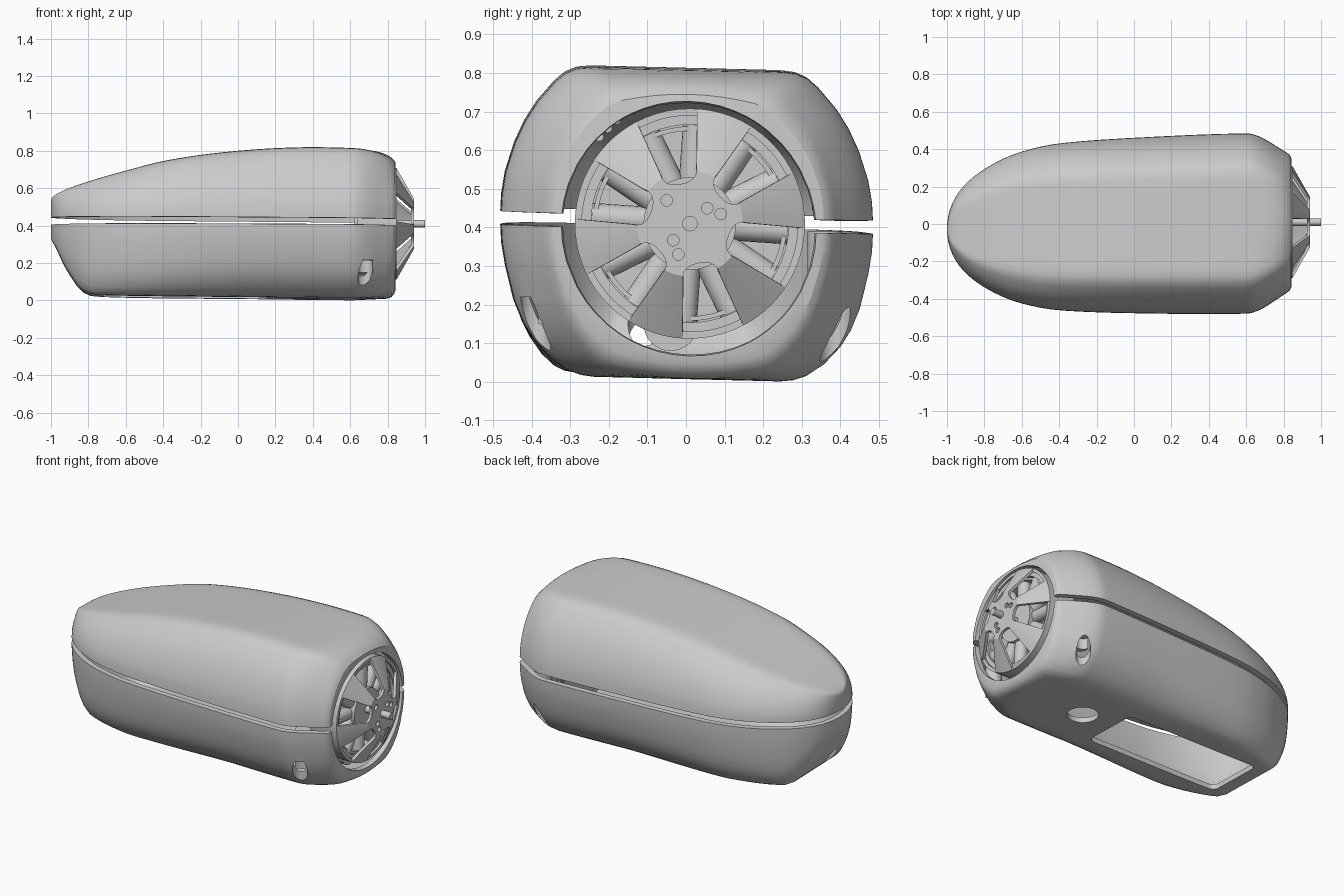
import bpy, bmesh
from math import sin, cos, pi, sqrt, asin, atan2, radians

if "Cube" in bpy.data.objects:
    bpy.data.objects.remove(bpy.data.objects["Cube"])

ROLL, YAW = 0.025, 0.018            # the shells lean and turn slightly
HUB_Y, HUB_Z = 0.01, 0.41


def smooth(t, table):
    """Monotone cubic through (t, value) points."""
    n = len(table)
    d = [(table[i+1][1]-table[i][1]) / (table[i+1][0]-table[i][0]) for i in range(n-1)]
    m = [d[0]] + [0 if a*b <= 0 else 2*a*b/(a+b) for a, b in zip(d, d[1:])] + [d[-1]]
    t = min(max(t, table[0][0]), table[-1][0])
    i = max(k for k in range(n-1) if table[k][0] <= t)
    h = table[i+1][0] - table[i][0]
    u = (t-table[i][0]) / h
    return ((1+2*u)*(1-u)**2*table[i][1] + u*(1-u)**2*h*m[i]
            + u*u*(3-2*u)*table[i+1][1] + u*u*(u-1)*h*m[i+1])


def make(name, verts, faces, outward=True):
    bm = bmesh.new()
    vs = [bm.verts.new(v) for v in verts]
    for f in faces:
        bm.faces.new([vs[i] for i in f])
    bmesh.ops.remove_doubles(bm, verts=bm.verts, dist=0.0004)
    if outward:
        bmesh.ops.recalc_face_normals(bm, faces=bm.faces)
    me = bpy.data.meshes.new(name)
    bm.to_mesh(me)
    bm.free()
    ob = bpy.data.objects.new(name, me)
    bpy.context.collection.objects.link(ob)
    return ob


def activate(ob):
    bpy.ops.object.select_all(action='DESELECT')
    ob.select_set(True)
    bpy.context.view_layer.objects.active = ob


def shade(ob, angle=30):
    activate(ob)
    bpy.ops.object.shade_smooth_by_angle(angle=radians(angle))


def solidify(ob, thickness):
    activate(ob)
    m = ob.modifiers.new("wall", 'SOLIDIFY')
    m.thickness, m.offset = thickness, -1
    bpy.ops.object.modifier_apply(modifier=m.name)


def cut(ob, cutter):
    cutter.hide_render = True
    activate(ob)
    m = ob.modifiers.new("cut", 'BOOLEAN')
    m.operation, m.object, m.solver = 'DIFFERENCE', cutter, 'EXACT'
    bpy.ops.object.modifier_apply(modifier=m.name)
    bpy.data.objects.remove(cutter)


def cylinder(name, r, depth, loc, rot=(0, 0, 0), n=32):
    bpy.ops.mesh.primitive_cylinder_add(radius=r, depth=depth, location=loc, rotation=rot, vertices=n)
    ob = bpy.context.object
    ob.name = name
    shade(ob)
    return ob


def ring(name, r0, r1, x0, x1, n=64):
    """Tube around the rotor axis."""
    prof = [(r0, x0), (r1, x0), (r1, x1), (r0, x1)]
    verts = [(x, HUB_Y + r*cos(2*pi*i/n), HUB_Z + r*sin(2*pi*i/n)) for i in range(n) for r, x in prof]
    faces = [(4*i+k, 4*i+(k+1) % 4, 4*((i+1) % n)+(k+1) % 4, 4*((i+1) % n)+k)
             for i in range(n) for k in range(4)]
    shade(make(name, verts, faces))


# Shell tables, indexed by s = sqrt(x + 1) so the nose rounds off cleanly
WIDTH = [(0, 0), (.1, .083), (.22, .174), (.447, .316), (.63, .405), (.775, .446), (1, .469),
         (1.255, .482), (1.27, .481), (1.288, .469), (1.34, .388), (1.353, .364), (1.3565, .35)]
TOP = [(0, .532), (.1, .553), (.2, .573), (.39, .617), (.63, .688), (.775, .74), (.95, .785),
       (1.1, .809), (1.18, .814), (1.28, .808), (1.32, .796), (1.345, .772), (1.3565, .745)]
BOTTOM = [(0, .34), (.14, .295), (.32, .135), (.41, .05), (.47, .028), (.6, .022), (1, .014),
          (1.3, .007), (1.338, .009), (1.35, .020), (1.3565, .045)]
# Half cross-sections: (share of height, share of width) from the seam to the middle
UPPER = [(0, 1), (.12, .995), (.27, .975), (.47, .925), (.62, .87), (.75, .805), (.89, .71),
         (.955, .65), (.99, .585), (1, .51), (1, .25), (1, 0)]
LOWER = [(0, 1), (.12, .995), (.27, .975), (.5, .93), (.65, .88), (.76, .825), (.88, .735),
         (.96, .64), (.99, .57), (1, .50), (1, .25), (1, 0)]
STATIONS = [1.25*i/30 for i in range(31)] + [1.257, 1.265, 1.272, 1.28, 1.29, 1.305, 1.32, 1.33,
                                             1.338, 1.345, 1.35, 1.3535, 1.3565]


def refine(sec):
    out = []
    for a, b in zip(sec, sec[1:]):
        out += [a, ((a[0]+b[0])/2, (a[1]+b[1])/2)] if a[1]-b[1] > .15 else [a]
    return out + [sec[-1]]


def shell(name, section, edge, slope, seam, opening_r=.33, opening_z=.397):
    half = refine(section)
    full = [(h, w) for h, w in half] + [(h, -w) for h, w in half[-2::-1]]
    rows = []
    for s in STATIONS:
        x = s*s - 1
        z0, w, e = seam + slope*x, smooth(s, WIDTH), smooth(s, edge)
        # the lower nose is boxier; towards the rotor the section turns round
        box = .35*smooth(x, [(-.5, 1), (.15, 0)]) if edge is BOTTOM else 0
        rnd = .55*max(0, (x-.60)/.24)**2
        row = []
        for h, k in full:
            y, z = (abs(k)**(1-box))*w*(1 if k > 0 else -1), z0 + h*(e-z0)
            a = atan2((z-z0)/abs(e-z0), y/w) if w > 0 else 0
            row.append((x, y + rnd*(w*cos(a)-y), z + rnd*(z0 + abs(e-z0)*sin(a)-z)))
        rows.append(row)
    # end face closes to the round rotor opening
    z0 = seam + slope*.84
    a0 = asin((z0-opening_z)/opening_r)
    lo, hi = (a0, pi-a0) if edge is TOP else (a0, -pi-a0)
    end = []
    for x, y, z in rows[-1]:
        a = atan2(z-opening_z, y)
        end.append((x+.003, opening_r*cos(a), opening_z + opening_r*sin(a)))
    end[0] = (.843, opening_r*cos(lo), z0)
    end[-1] = (.843, opening_r*cos(hi), z0)
    rows.append(end)
    n = len(full)
    verts = [(x, y + YAW*(x-.45), z - ROLL*y) for r in rows for x, y, z in r]
    faces = [(i*n+j, i*n+j+1, (i+1)*n+j+1, (i+1)*n+j) for i in range(len(rows)-1) for j in range(n-1)]
    ob = make(name, verts, faces)
    # make sure the outside faces away from the middle
    mid = max(ob.data.polygons, key=lambda p: abs(p.center.z-.42) if abs(p.center.x) < .3 else 0)
    if mid.normal.z * (mid.center.z-.42) < 0:
        ob.data.flip_normals()
    solidify(ob, .03)
    return ob


upper = shell("upper_shell", UPPER, TOP, -.008, .435)
lower = shell("lower_shell", LOWER, BOTTOM, -.006, .399)

# Bottom window, sensor hole and screw holes with their posts
bpy.ops.mesh.primitive_cube_add(size=1, location=(-.285, -.02, 0))
window = bpy.context.object
window.scale = (.88, .35, .3)
bpy.ops.object.transform_apply(location=False, rotation=False, scale=True)
bm = bmesh.new()
bm.from_mesh(window.data)
bmesh.ops.bevel(bm, geom=[e for e in bm.edges if abs(e.verts[0].co.z-e.verts[1].co.z) > .1],
                offset=.035, segments=5, affect='EDGES', profile=.5)
bm.to_mesh(window.data)
bm.free()
cut(lower, window)
cut(lower, cylinder("hole_cutter", .085, .3, (.36, 0, 0)))
for x, y in ((.68, -.39), (.68, .386), (-.87, -.11)):
    cut(lower, cylinder("screw_cutter", .04, .30, (x, y, .07)))
    if x > 0:
        post = cylinder("lower_screw_post", .044, .24, (x, y*.93, .27))
        cut(post, cylinder("screw_cutter", .04, .30, (x, y, .065)))
        shade(post)
        cylinder("upper_screw_post", .04, .13, (x, y*.95, .51))
shade(upper, 25)
shade(lower, 25)


# Rotor face: cone with six rounded windows around a flat hub
def window_half_width(r):
    if r >= .15:
        return .048 + (r-.15)*.22
    return .048*sqrt(max(0, 1-((.15-r)/.045)**2))


radii = [.015, .06, .105, .1065, .11, .116, .125, .137, .15, .18, .22, .26, .298]
M = 12
verts, faces = [], []
for k in range(6):
    centre, base = radians(72+60*k), len(verts)
    for r in radii:
        span = pi/6 - asin(window_half_width(r)/r)
        x = .94 if r < .138 else .94 - .092*(r-.137)/.161
        for j in range(M+1):
            a = centre + span*(2*j/M-1)
            verts.append((x, HUB_Y + r*cos(a), HUB_Z + r*sin(a)))
    for i in range(len(radii)-1):
        for j in range(M):
            p = base + i*(M+1) + j
            faces.append((p, p+M+1, p+M+2, p+1))
face = make("rotor_face", verts, faces, outward=False)
solidify(face, .016)
for y, z in ((-.05, .47), (.055, .45), (.09, .435), (-.033, .367), (-.02, .33)):
    cut(face, cylinder("bolt_cutter", .015, .1, (.94, y, z), (0, pi/2, 0), 16))
shade(face, 25)

# Rotor drum, magnets, shaft
ring("rotor_drum", .28, .298, .64, .848)
ring("magnet_ring", .256, .28, .66, .835)
cylinder("shaft", .02, .36, (.82, HUB_Y, HUB_Z), (0, pi/2, 0), 24)

# Stator: core, back plate, rim and twelve wound arms
cylinder("stator_core", .12, .2, (.74, HUB_Y, HUB_Z), (0, pi/2, 0), 48)
cylinder("stator_plate", .28, .02, (.63, HUB_Y, HUB_Z), (0, pi/2, 0), 48)
for k in range(12):
    a = radians(26 + 30*k)
    for x in (.71, .79):
        cylinder("stator_coil", .036, .15, (x, HUB_Y + .18*cos(a), HUB_Z + .18*sin(a)),
                 (a-pi/2, 0, 0), 20)
ring("stator_rim", .24, .252, .68, .82)

# Motor cables above the drum and a rounded cable boss beneath it
for i in range(3):
    cylinder("motor_cable", .012, .2, (.68, -.225 + .022*i, .635 + .022*i), (0, pi/2, 0), 12)
cylinder("cable_boss", .07, .12, (.70, -.04, .15), (0, pi/2, 0), 32)
